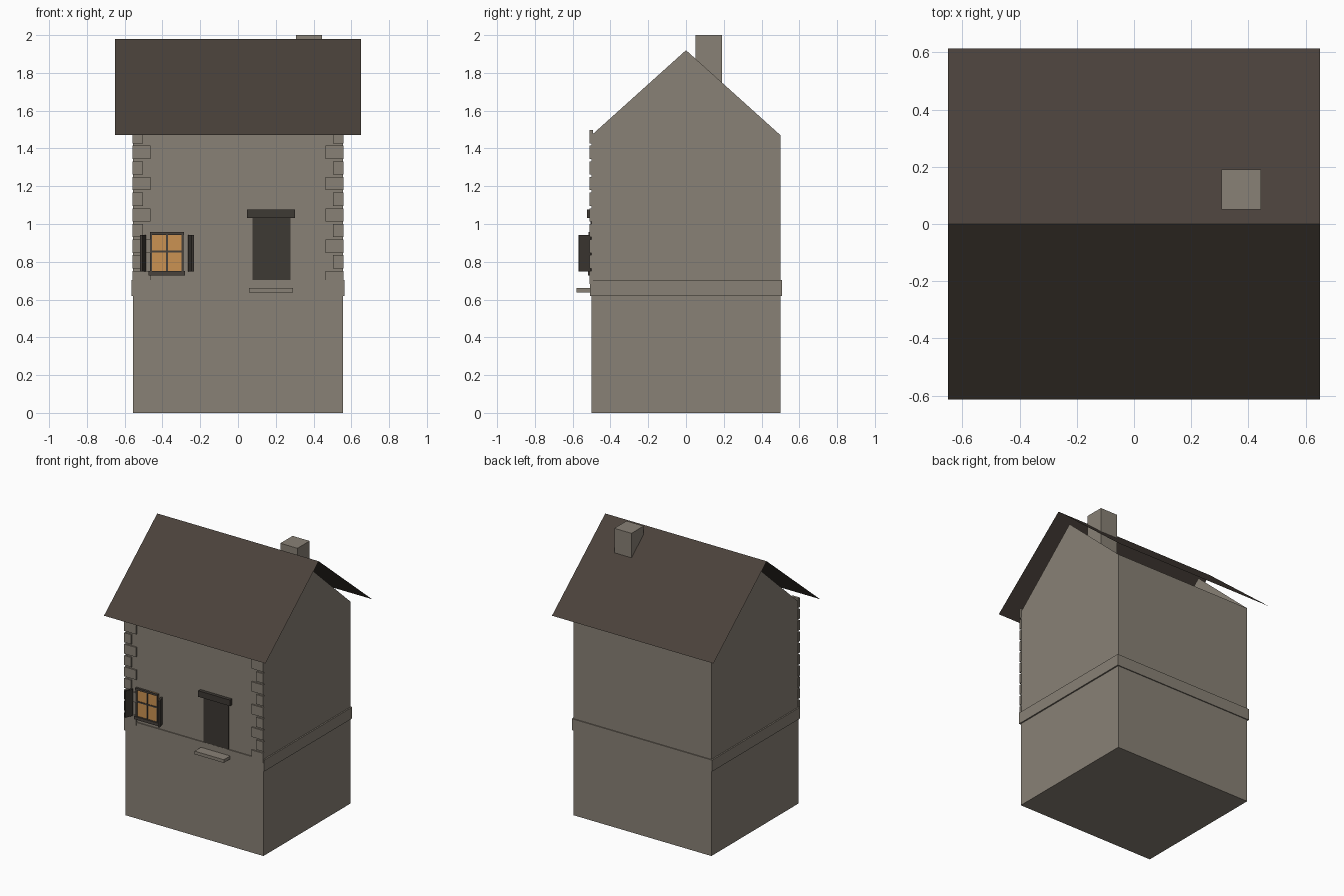
import bpy, bmesh
from math import radians
from mathutils import Matrix

cube = bpy.data.objects.get("Cube")
if cube:
    bpy.data.objects.remove(cube, do_unlink=True)


def material(name, rgb):
    m = bpy.data.materials.new(name)
    m.use_nodes = True
    m.diffuse_color = (*rgb, 1)
    m.node_tree.nodes["Principled BSDF"].inputs["Base Color"].default_value = (*rgb, 1)
    return m


STONE = material("warm grey stone", (0.25, 0.22, 0.18))
ROOF = material("brown slate", (0.068, 0.053, 0.043))
WOOD = material("dark wood", (0.048, 0.041, 0.034))
FRAME = material("window frame wood", (0.065, 0.055, 0.046))
GLASS = material("amber glass", (0.6, 0.29, 0.085))


def finish(name, bm, mat):
    mesh = bpy.data.meshes.new(name)
    bmesh.ops.recalc_face_normals(bm, faces=bm.faces)
    bm.to_mesh(mesh)
    bm.free()
    mesh.materials.append(mat)
    obj = bpy.data.objects.new(name, mesh)
    bpy.context.scene.collection.objects.link(obj)
    return obj


def box(name, x, y, z, mat, turn=0):
    """Box from (min, max) ranges, turned about its own vertical axis."""
    bm = bmesh.new()
    bmesh.ops.create_cube(bm, size=1)
    spans = (x, y, z)
    size = Matrix.Diagonal([b - a for a, b in spans] + [1])
    bm.transform(Matrix.Rotation(radians(turn), 4, "Z") @ size)
    obj = finish(name, bm, mat)
    obj.location = [(a + b) / 2 for a, b in spans]
    return obj


W, D, EAVES, FRONT = 0.555, 0.5, 1.47, -0.5

# House body: gabled end walls joined by floor and long walls, open under the roof
profile = [(0, 1.92), (-D, EAVES), (-D, 0), (D, 0), (D, EAVES)]
bm = bmesh.new()
ends = [[bm.verts.new((x, y, z)) for y, z in profile] for x in (-W, W)]
for end in ends:
    bm.faces.new(end)
for i in (1, 2, 3):
    bm.faces.new((ends[0][i], ends[0][i + 1], ends[1][i + 1], ends[1][i]))
finish("house_walls", bm, STONE)

# Roof: two thin sheets meeting at the ridge
bm = bmesh.new()
rows = [[bm.verts.new((x, y, z)) for x in (-0.65, 0.65)]
        for y, z in ((-0.613, EAVES), (0, 1.98), (0.613, EAVES))]
for a, b in zip(rows, rows[1:]):
    bm.faces.new((a[0], a[1], b[1], b[0]))
finish("roof", bm, ROOF)

box("chimney", (0.306, 0.444), (0.05, 0.19), (1.6, 2.0), STONE)
box("stone_band", (-0.565, 0.565), (-0.507, 0.507), (0.62, 0.703), STONE)

# Alternating corner stones up the front edges
for i in range(10):
    z = 0.682 + i * 0.0828
    width = 0.095 if i % 2 == 0 else 0.056
    for side, label in ((-1, "right"), (1, "left")):
        x = sorted((side * 0.559, side * (0.559 - width)))
        box(f"corner_stone_{label}_{i + 1}", x, (-0.51, -0.492), (z, z + 0.07), STONE)

# Door
box("door", (0.077, 0.277), (-0.506, FRONT), (0.703, 1.035), WOOD)
box("door_lintel", (0.047, 0.302), (-0.525, FRONT), (1.033, 1.077), WOOD)
box("door_step", (0.057, 0.292), (-0.58, FRONT), (0.638, 0.661), STONE)

# Window: glass, surround and cross bars
L, R, B, T = -0.465, -0.288, 0.73, 0.957
CX, CZ = (L + R) / 2, 0.855
box("window_glass", (L, R), (-0.505, FRONT), (B, T), GLASS)
for name, x in (("right", L), ("left", R - 0.01)):
    box(f"window_jamb_{name}", (x, x + 0.01), (-0.512, FRONT), (B, T), FRAME)
box("window_head", (L - 0.002, R + 0.002), (-0.516, FRONT), (T - 0.014, T), FRAME)
box("window_sill", (L - 0.008, R + 0.008), (-0.518, FRONT), (B - 0.002, B + 0.02), FRAME)
box("window_mullion", (CX - 0.005, CX + 0.005), (-0.509, FRONT), (B, T), FRAME)
box("window_crossbar", (L, R), (-0.509, FRONT), (CZ - 0.005, CZ + 0.005), FRAME)

# Shutters standing open from the wall
for side, label in ((-1, "right"), (1, "left")):
    x = CX + side * 0.127
    box(f"shutter_{label}", (x - 0.007, x + 0.007), (-0.569, -0.507),
        (0.748, 0.942), WOOD, turn=side * 18)
